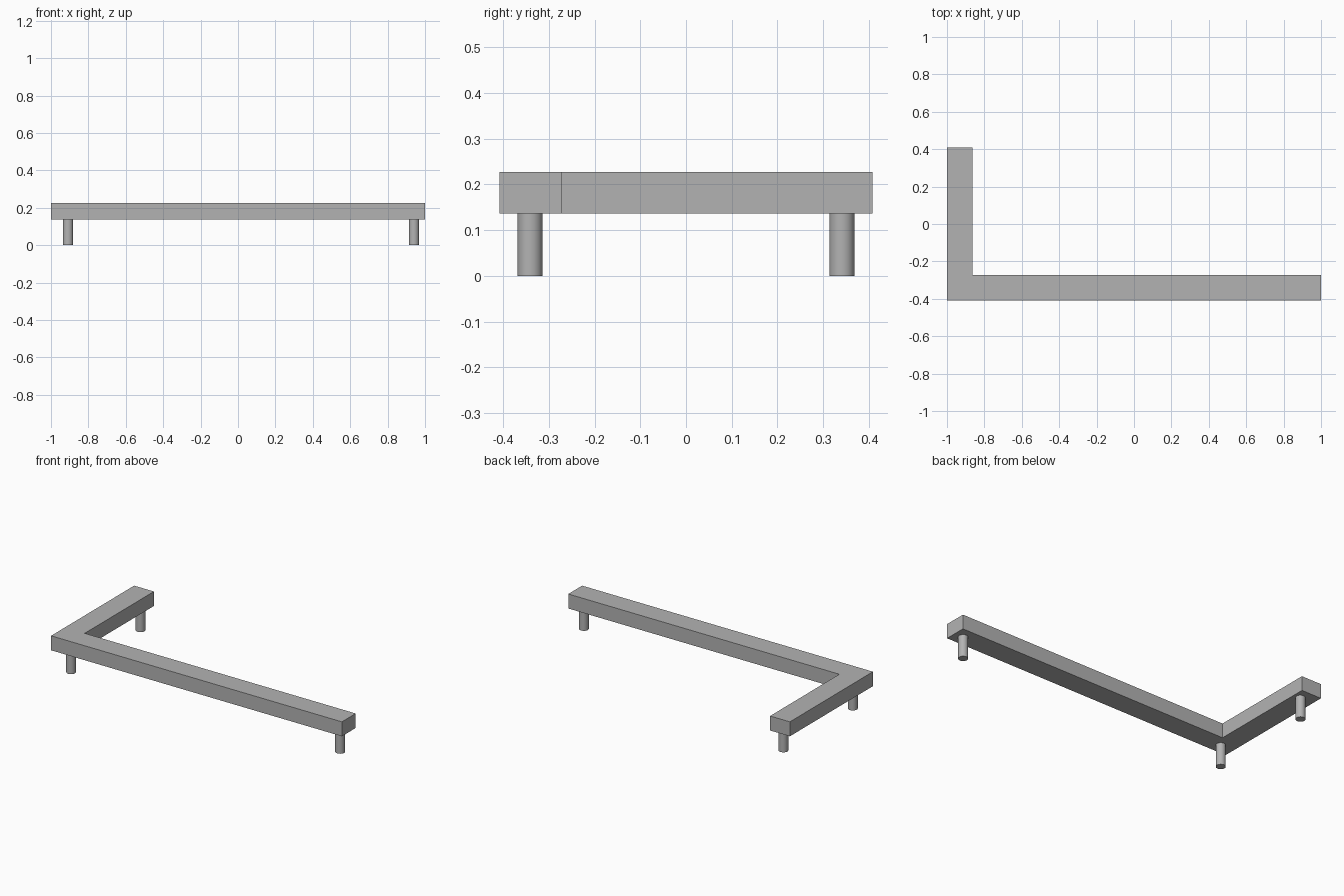
import bpy
import bmesh

cube = bpy.data.objects.get("Cube")
if cube:
    bpy.data.objects.remove(cube, do_unlink=True)

# Single grey finish
GREY = (0.45, 0.45, 0.45, 1)
grey = bpy.data.materials.new("grey")
grey.use_nodes = True
grey.diffuse_color = GREY
grey.node_tree.nodes["Principled BSDF"].inputs["Base Color"].default_value = GREY

HALF_X, HALF_Y = 1.0, 0.408
WIDTH = 0.136
BOTTOM, TOP = 0.137, 0.227
LEG_RADIUS = 0.0275


def add_rail():
    """L-shaped rail, extruded upward from its plan outline."""
    inner_x, inner_y = -HALF_X + WIDTH, -HALF_Y + WIDTH
    outline = [(-HALF_X, -HALF_Y), (HALF_X, -HALF_Y), (HALF_X, inner_y),
               (inner_x, inner_y), (inner_x, HALF_Y), (-HALF_X, HALF_Y)]
    bm = bmesh.new()
    face = bm.faces.new([bm.verts.new((x, y, BOTTOM)) for x, y in outline])
    result = bmesh.ops.extrude_face_region(bm, geom=[face], use_keep_orig=True)
    top = [v for v in result["geom"] if isinstance(v, bmesh.types.BMVert)]
    bmesh.ops.translate(bm, verts=top, vec=(0, 0, TOP - BOTTOM))
    bmesh.ops.recalc_face_normals(bm, faces=bm.faces)
    mesh = bpy.data.meshes.new("rail")
    bm.to_mesh(mesh)
    bm.free()
    mesh.materials.append(grey)
    bpy.context.collection.objects.link(bpy.data.objects.new("rail", mesh))


def add_leg(name, x, y):
    """Round leg from the floor to the underside of the rail."""
    bpy.ops.mesh.primitive_cylinder_add(vertices=32, radius=LEG_RADIUS, depth=BOTTOM,
                                        location=(x, y, BOTTOM / 2))
    leg = bpy.context.object
    leg.name = name
    leg.data.materials.append(grey)
    bpy.ops.object.shade_smooth_by_angle()


add_rail()
# One leg at the corner and one near each free end
add_leg("corner_leg", -0.909, -0.341)
add_leg("front_left_leg", 0.941, -0.341)
add_leg("back_right_leg", -0.909, 0.341)
